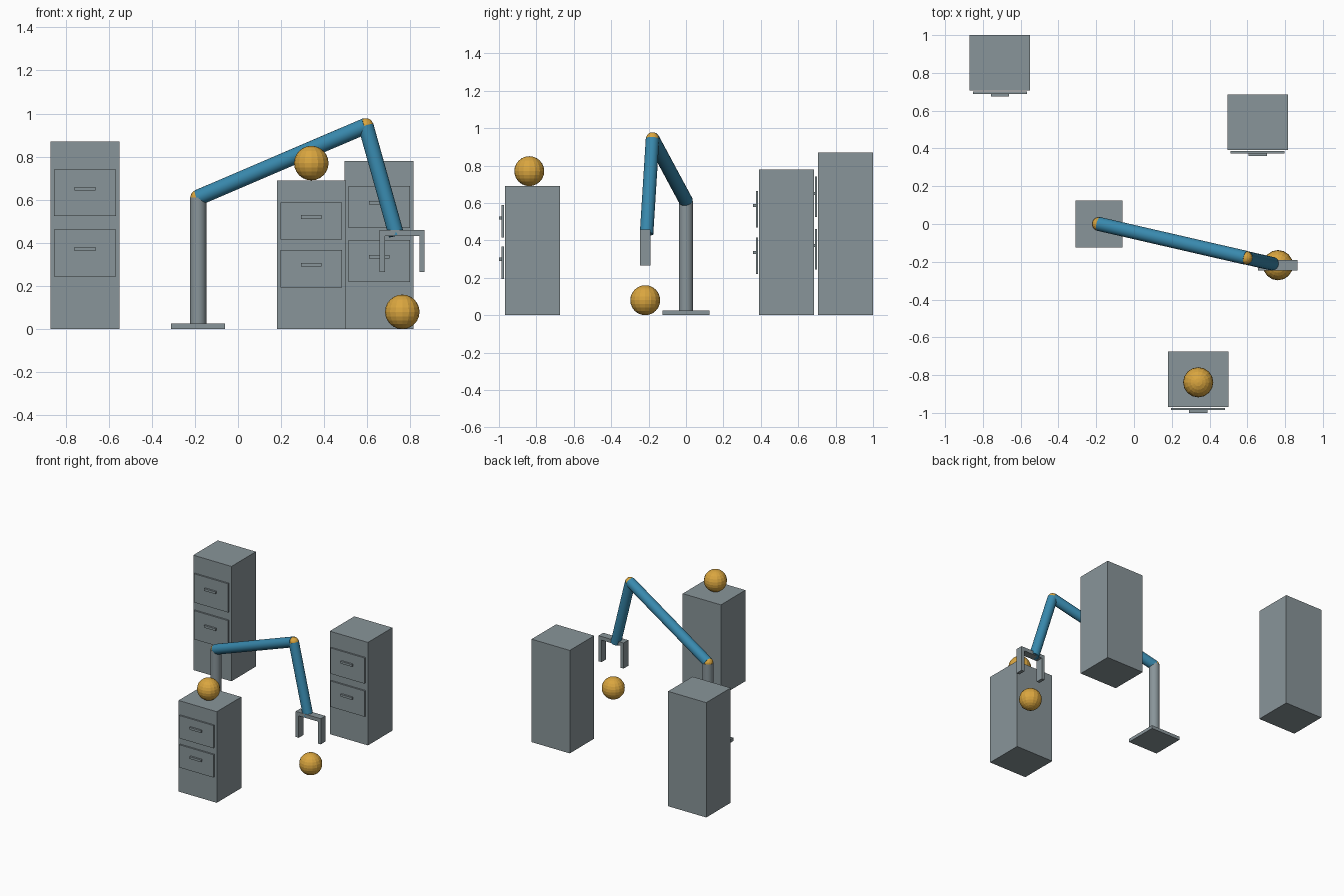
import bpy
from mathutils import Vector

if "Cube" in bpy.data.objects:
    bpy.data.objects.remove(bpy.data.objects["Cube"])


def material(name, rgb):
    m = bpy.data.materials.new(name)
    m.diffuse_color = (*rgb, 1)
    m.use_nodes = True
    m.node_tree.nodes["Principled BSDF"].inputs["Base Color"].default_value = m.diffuse_color
    return m


GREY = material("steel grey", (0.25, 0.30, 0.32))
BLUE = material("arm blue", (0.04, 0.25, 0.42))
AMBER = material("amber", (0.70, 0.38, 0.05))


def finish(name, mat):
    ob = bpy.context.object
    ob.name = name
    ob.data.materials.append(mat)
    return ob


def box(name, x, y, z, mat=GREY):
    """Box from (min, max) ranges on each axis."""
    mid = [(a + b) / 2 for a, b in (x, y, z)]
    bpy.ops.mesh.primitive_cube_add(size=1, location=mid)
    ob = finish(name, mat)
    ob.scale = [b - a for a, b in (x, y, z)]
    bpy.ops.object.transform_apply(location=False, rotation=False, scale=True)
    return ob


def tube(name, start, end, radius, mat):
    """Smooth capped cylinder between two points."""
    a, b = Vector(start), Vector(end)
    d = b - a
    bpy.ops.mesh.primitive_cylinder_add(
        vertices=24, radius=radius, depth=d.length, location=(a + b) / 2,
        rotation=d.to_track_quat('Z', 'Y').to_euler())
    finish(name, mat)
    bpy.ops.object.shade_smooth_by_angle()


def ball(name, centre, radius):
    bpy.ops.mesh.primitive_uv_sphere_add(
        segments=16, ring_count=12, radius=radius, location=centre)
    finish(name, AMBER)


def cabinet(name, x, y, height):
    """Filing cabinet with two drawer fronts and handles facing -y."""
    front = y - 0.1465
    box(name, (x - 0.16, x + 0.16), (front, y + 0.1465), (0, height))
    for level, ratio in (("upper", 0.727), ("lower", 0.406)):
        z, half = ratio * height, 0.125 * height
        box(f"{name}_{level}_drawer", (x - 0.143, x + 0.143),
            (front - 0.018, front - 0.006), (z - half, z + half))
        box(f"{name}_{level}_handle", (x - 0.048, x + 0.048),
            (front - 0.032, front - 0.018), (z + 0.010, z + 0.027))


# Three cabinets of different height
cabinet("tall_cabinet", -0.71, 0.8535, 0.87)
cabinet("middle_cabinet", 0.655, 0.538, 0.78)
cabinet("short_cabinet", 0.34, -0.8215, 0.69)

# Arm stand
shoulder, elbow, wrist = (-0.185, 0, 0.61), (0.593, -0.179, 0.943), (0.735, -0.211, 0.435)
box("base_plate", (-0.31, -0.06), (-0.125, 0.125), (0, 0.025))
tube("post", (-0.185, 0, 0.025), shoulder, 0.038, GREY)

# Arm links and joints
tube("upper_arm", shoulder, elbow, 0.037, BLUE)
tube("forearm", elbow, wrist, 0.036, BLUE)
ball("shoulder_joint", shoulder, 0.036)
ball("elbow_joint", elbow, 0.035)

# Gripper: palm and two fingers
gx, gy = 0.761, (-0.246, -0.19)
box("gripper_palm", (gx - 0.105, gx + 0.105), gy, (0.431, 0.459))
for side, s in (("left", -1), ("right", 1)):
    xs = sorted((gx + s * 0.08, gx + s * 0.105))
    box(f"{side}_finger", xs, gy, (0.265, 0.431))

# Loose balls on the floor and on the short cabinet
ball("floor_ball", (0.762, -0.218, 0.08), 0.08)
ball("cabinet_ball", (0.34, -0.838, 0.77), 0.08)
